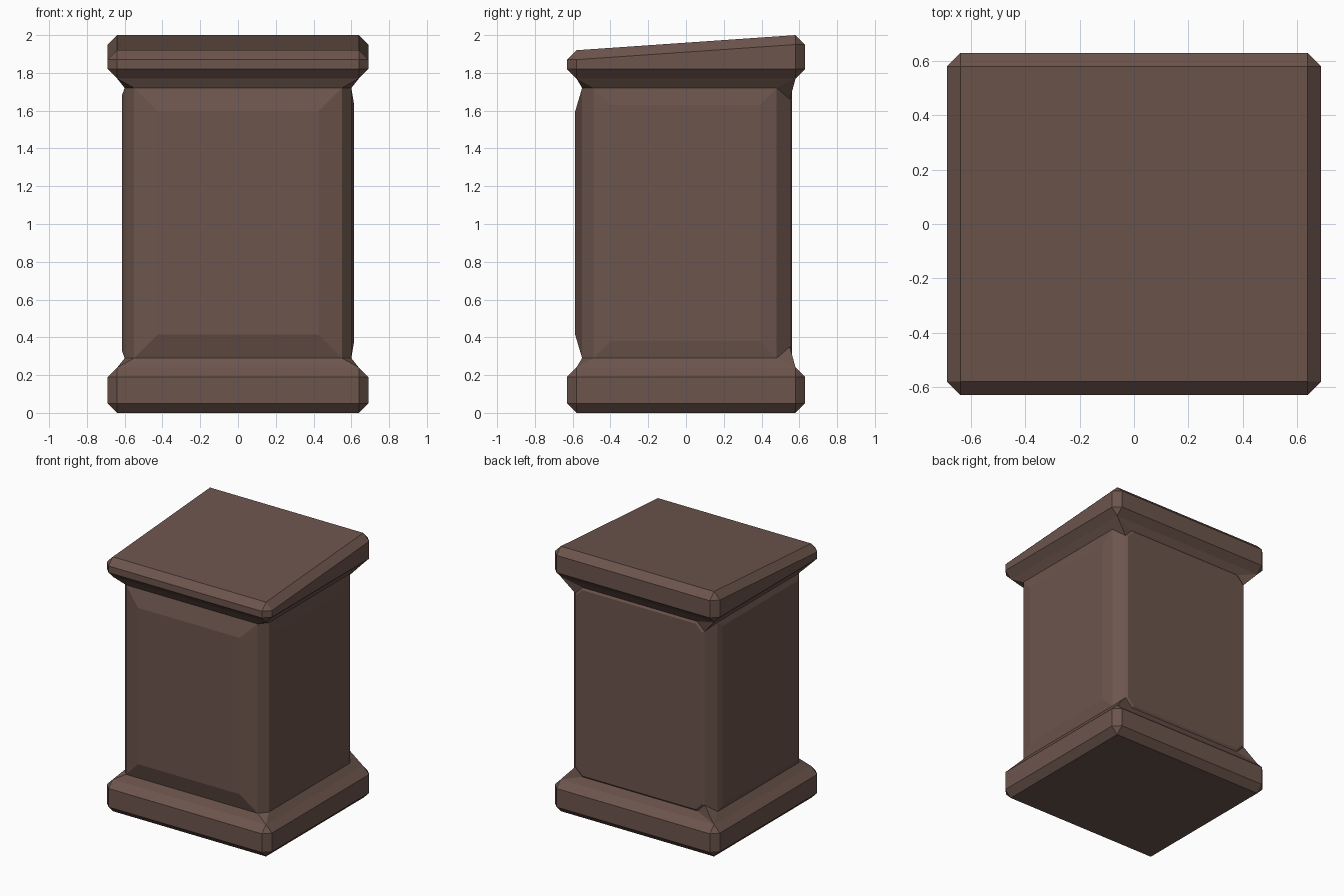
import bpy, bmesh

if "Cube" in bpy.data.objects:
    bpy.data.objects.remove(bpy.data.objects["Cube"])

bm = bmesh.new()


def slab_ring(z, x, y, cut, tilt=0.0):
    """Rectangle with cut corners; back corner points are doubled to match the shaft."""
    a, b = x - cut, y - cut
    pts = [(-a, -y), (a, -y), (x, -b), (x, b), (a, y), (a, y),
           (-a, y), (-a, y), (-x, b), (-x, -b)]
    rise = lambda py: tilt * (max(-0.58, min(0.58, py)) + 0.58) / 1.16
    return [bm.verts.new((px, py, z + rise(py))) for px, py in pts]


def shaft_ring(z, up):
    """Shaft rim: chamfered corners, the back ones clipped towards the middle."""
    zc = z + 0.06 * up
    pts = [(-.55, -.55, z), (.55, -.55, z), (.60, -.49, z), (.60, .48, z),
           (.54, .55, zc), (.48, .55, z), (-.48, .55, z), (-.54, .55, zc),
           (-.60, .48, z), (-.60, -.49, z)]
    return [bm.verts.new(p) for p in pts]


# Plinth, shaft and sloping cap as one stack of rings
rings = [
    slab_ring(0.00, .64, .58, 0),
    slab_ring(0.05, .69, .63, .05),
    slab_ring(0.19, .69, .63, .05),
    slab_ring(0.24, .64, .58, 0),
    shaft_ring(0.29, 1),
    shaft_ring(1.72, -1),
    slab_ring(1.77, .64, .58, 0),
    slab_ring(1.82, .69, .63, .05),
    slab_ring(1.87, .69, .63, .05, .08),
    slab_ring(1.92, .64, .58, 0, .08),
]
shaft_low, shaft_high = rings[4], rings[5]
panels = {}
for low, high in zip(rings, rings[1:]):
    for i in range(10):
        j = (i + 1) % 10
        if low is shaft_low and i in (4, 5, 6):
            continue
        f = bm.faces.new((low[i], low[j], high[j], high[i]))
        if low is shaft_low:
            panels[i] = f
# Clipped eight-sided back panel
panels["back"] = bm.faces.new(shaft_low[4:8] + shaft_high[4:8][::-1])
bm.faces.new(rings[0][::-1])
bm.faces.new(rings[-1])
bm.normal_update()

# Raised panels on the shaft: front, right, left, back
for key, inset, depth in ((0, .125, .037), (2, .09, .015), (8, .04, .015), ("back", .015, .01)):
    bmesh.ops.inset_individual(bm, faces=[panels[key]], thickness=inset,
                               depth=depth, use_even_offset=True)

bmesh.ops.remove_doubles(bm, verts=bm.verts, dist=0.0005)
bmesh.ops.recalc_face_normals(bm, faces=bm.faces)

mesh = bpy.data.meshes.new("pedestal")
bm.to_mesh(mesh)
bm.free()
pedestal = bpy.data.objects.new("pedestal", mesh)
bpy.context.collection.objects.link(pedestal)

# Brown stone
brown = bpy.data.materials.new("brown_stone")
brown.diffuse_color = (0.15, 0.09, 0.073, 1)
brown.use_nodes = True
brown.node_tree.nodes["Principled BSDF"].inputs["Base Color"].default_value = brown.diffuse_color
mesh.materials.append(brown)
